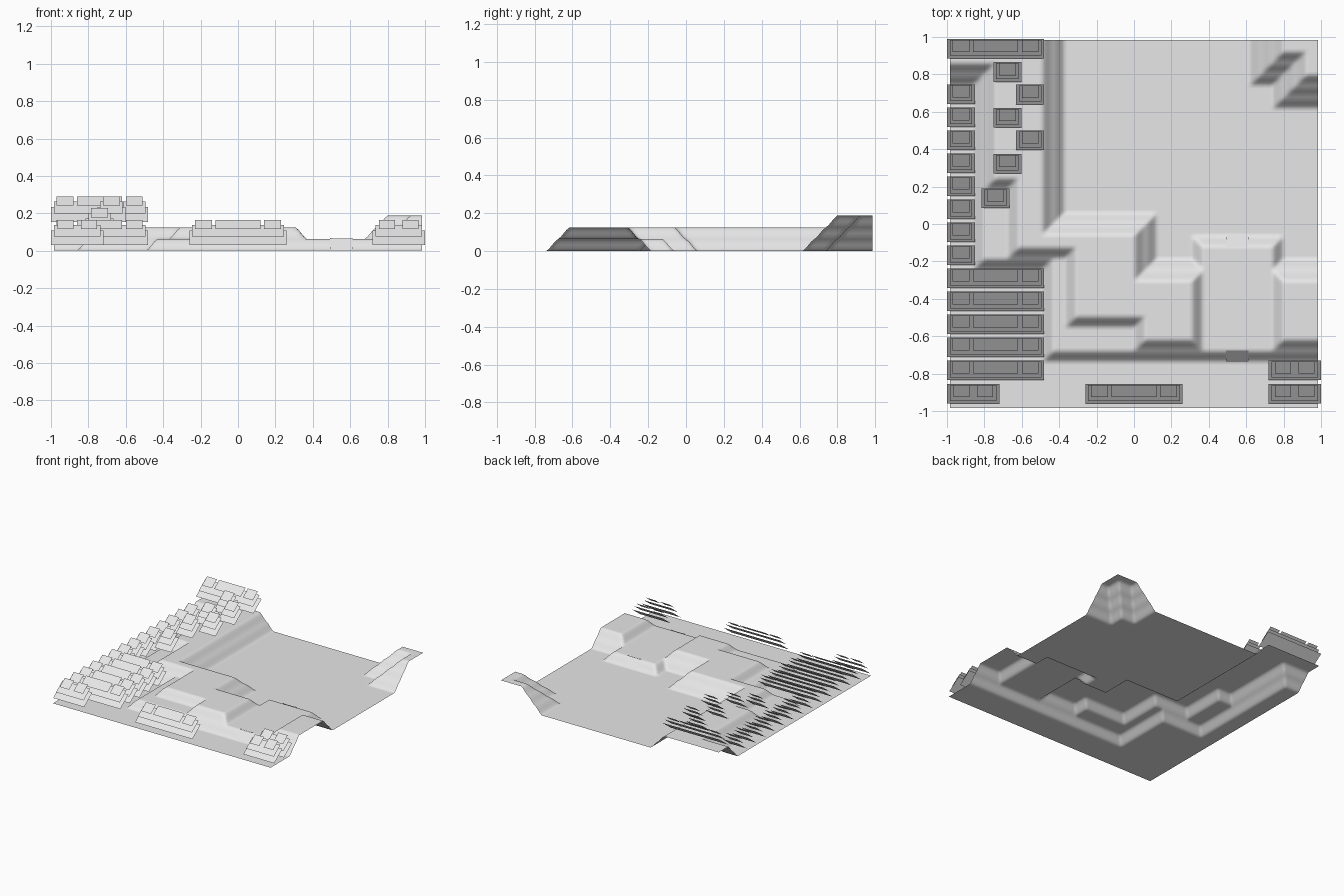
import bpy, bmesh, math

if "Cube" in bpy.data.objects:
    bpy.data.objects.remove(bpy.data.objects["Cube"])

grey = bpy.data.materials.new("plain grey")
grey.diffuse_color = (0.8, 0.8, 0.8, 1)
grey.use_nodes = True
grey.node_tree.nodes["Principled BSDF"].inputs["Base Color"].default_value = grey.diffuse_color

T = 1.97 / 32          # tile size
STEP = 0.0625          # height of one terrace
SUB = 4                # grid cells per tile
BIG = 50


def finish(name, bm, smooth=False):
    me = bpy.data.meshes.new(name)
    bm.to_mesh(me)
    bm.free()
    me.materials.append(grey)
    for p in me.polygons:
        p.use_smooth = smooth
    ob = bpy.data.objects.new(name, me)
    bpy.context.collection.objects.link(ob)
    return ob


# Terraces: each level is a union of tile rectangles (x0, x1, y0, y1)
LEVELS = [
    [(-BIG, 10, 28, BIG), (2, 10, 12, BIG), (2, 18, 12, 17),
     (8, 18, 4, 17), (8, BIG, 4, 13), (21, 29, 4, 15)],
    [(-BIG, 9, 29, BIG), (3, 9, 19, BIG), (5, 9, 13, BIG), (5, 17, 13, 16),
     (10, 17, 7, 16), (10, 22, 7, 12), (16, 22, 5, 12), (28, BIG, 5, 12)],
]
# Corner hill with three steps
for k in range(3):
    LEVELS.append([(26 + k, BIG, 28 + k, BIG), (28 + k, BIG, 26 + k, BIG)])


def height(i, j):
    z = 0
    for rects in LEVELS:
        d = max(min(i - a, b - i, j - c, e - j) for a, b, c, e in rects)
        t = min(max(d, 0), 1)
        z += STEP * (0.5 * t + 0.5 * t * t * (3 - 2 * t))
    return z


# Open ground sheet
n = 32 * SUB
bm = bmesh.new()
rows = [[bm.verts.new((i / SUB * T - 0.985, j / SUB * T - 0.985, height(i / SUB, j / SUB)))
         for i in range(n + 1)] for j in range(n + 1)]
for j in range(n):
    for i in range(n):
        bm.faces.new((rows[j][i], rows[j][i + 1], rows[j + 1][i + 1], rows[j + 1][i]))
finish("terraced_ground", bm, True)

# Bushes: stacked leaning leaf panels
LEAN = 0.75
TOPS = {
    0.15: [(-0.045, 0.045)],
    0.28: [(-0.105, -0.02), (0.02, 0.105)],
    0.52: [(-0.23, -0.14), (-0.12, 0.12), (0.14, 0.23)],
}


def panel(bm, x0, x1, y0, y1, z0):
    z1 = z0 + (y1 - y0) * LEAN
    bm.faces.new([bm.verts.new(c) for c in
                  ((x0, y0, z0), (x1, y0, z0), (x1, y1, z1), (x0, y1, z1))])


def bush(name, x, y, base, width):
    bm = bmesh.new()
    h = width / 2
    panel(bm, x - h, x + h, y - 0.055, y + 0.05, base + 0.03)
    panel(bm, x - h + 0.015, x + h - 0.015, y - 0.04, y + 0.045, base + 0.075)
    for a, b in TOPS[width]:
        panel(bm, x + a, x + b, y - 0.02, y + 0.045, base + 0.116)
    finish(name, bm)


ROW = 2 * T
for k in range(5):
    bush("long_hedge", -0.74, -0.78 + k * ROW, 0, 0.52)
for k in range(8):
    bush("edge_bush", -0.925, -0.165 + k * ROW, 0, 0.15)
for y in (0.325, 0.57, 0.815):
    bush("ridge_bush", -0.677, y, 2 * STEP, 0.15)
for y in (0.45, 0.695):
    bush("ridge_bush", -0.555, y, 2 * STEP, 0.15)
bush("slope_bush", -0.74, 0.14, STEP, 0.15)
bush("back_hedge", -0.74, 0.94, 2 * STEP, 0.52)
bush("front_hedge", 0, -0.905, 0, 0.52)
for x, y in ((-0.86, -0.905), (0.86, -0.905), (0.86, -0.78)):
    bush("short_hedge", x, y, 0, 0.28)


# Ramps with side rails on the terrace slopes
def ramp(name, y_low, y_high):
    bm = bmesh.new()
    for x0, x1, lift in ((0.505, 0.6, 0.003), (0.493, 0.505, 0.006), (0.6, 0.612, 0.006)):
        pts = [(x0, y_low, lift), (x1, y_low, lift),
               (x1, y_high, STEP + lift), (x0, y_high, STEP + lift)]
        bm.faces.new([bm.verts.new(p) for p in pts])
    for f in bm.faces:
        f.normal_update()
        if f.normal.z < 0:
            f.normal_flip()
    finish(name, bm)


ramp("front_ramp", -0.739, -0.677)
ramp("back_ramp", -0.061, -0.123)
